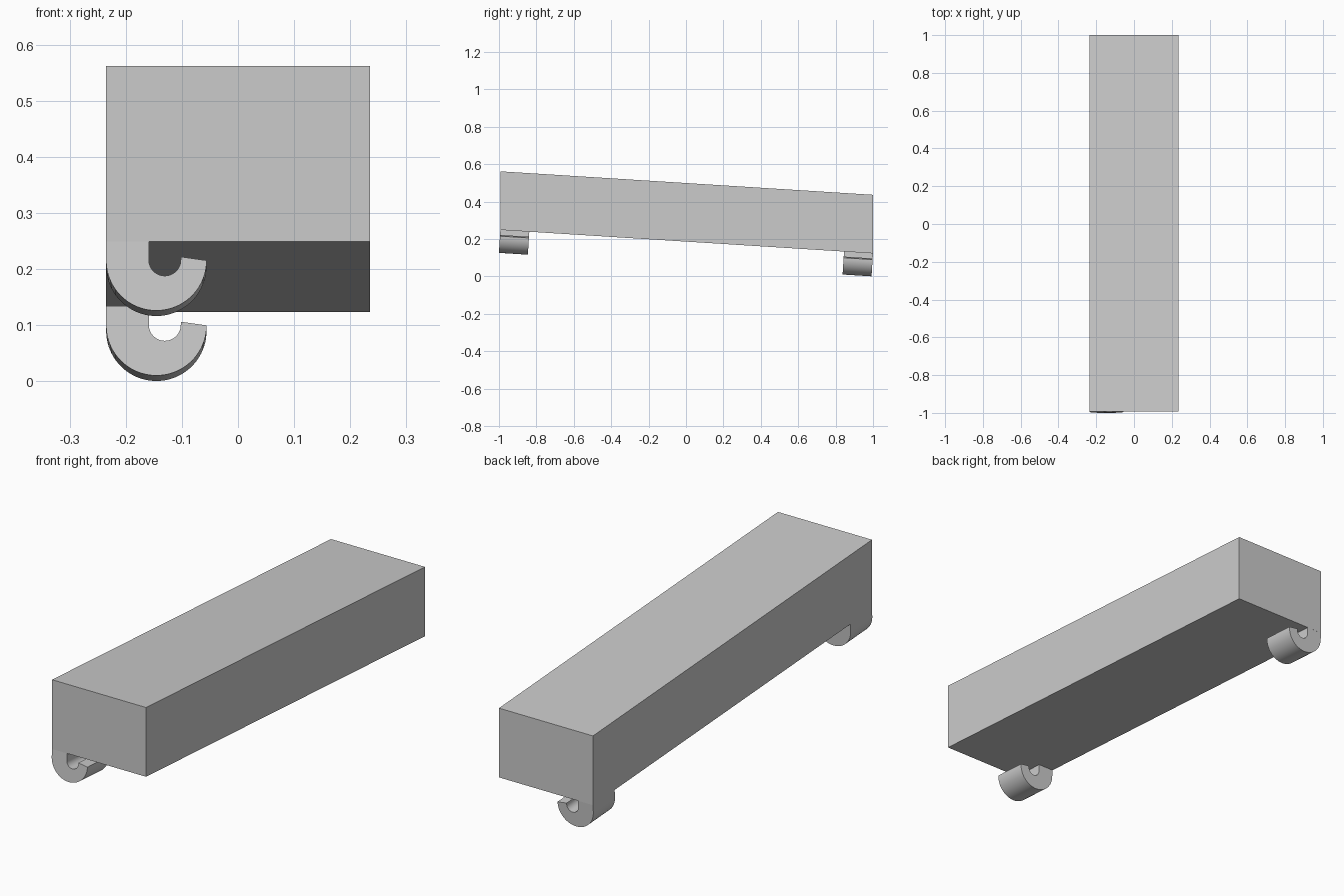
import bpy
import bmesh
from math import atan, cos, sin, pi, radians
from mathutils import Matrix, Vector

cube = bpy.data.objects.get("Cube")
if cube:
    bpy.data.objects.remove(cube)

HALF_W = 0.235
FRONT, BACK = -0.9925, 1.0
BOTTOM, HEIGHT = 0.249, 0.313      # height of the underside at the front, body thickness
SLOPE = 0.063                      # drop per unit towards the back
HOOK_LEN = 0.155

grey = bpy.data.materials.new("light grey")
grey.use_nodes = True
colour = (0.6, 0.6, 0.6, 1)
grey.diffuse_color = colour
grey.node_tree.nodes["Principled BSDF"].inputs["Base Color"].default_value = colour


def underside(y):
    return BOTTOM - SLOPE * (y - FRONT)


def prism(name, outline, sweep):
    """Sweep a closed outline along a vector into a solid."""
    bm = bmesh.new()
    face = bm.faces.new([bm.verts.new(p) for p in outline])
    new = bmesh.ops.extrude_face_region(bm, geom=[face], use_keep_orig=True)["geom"]
    moved = [v for v in new if isinstance(v, bmesh.types.BMVert)]
    bmesh.ops.translate(bm, vec=sweep, verts=moved)
    bmesh.ops.recalc_face_normals(bm, faces=bm.faces)
    mesh = bpy.data.meshes.new(name)
    bm.to_mesh(mesh)
    bm.free()
    mesh.materials.append(grey)
    obj = bpy.data.objects.new(name, mesh)
    bpy.context.collection.objects.link(obj)
    return obj


def arc(cx, cz, r, start, end, steps):
    angles = [radians(start + (end - start) * i / steps) for i in range(steps + 1)]
    return [Vector((cx + r * cos(a), 0, cz + r * sin(a))) for a in angles]


# Sloping bar with upright ends
side = [(-HALF_W, y, underside(y) + h)
        for y, h in ((FRONT, 0), (BACK, 0), (BACK, HEIGHT), (FRONT, HEIGHT))]
prism("sloping_bar", side, Vector((2 * HALF_W, 0, 0)))

# Hook outline: stem, outer curve, slanted tip, inner slot
hook = [Vector((-HALF_W, 0, 0))]
hook += arc(-0.1455, -0.0335, 0.0895, 180, 360, 40)
hook += arc(-0.1305, -0.0325, 0.0285, 0, -180, 24)
hook.insert(42, Vector((-0.102, 0, -0.027)))
hook.append(Vector((-0.159, 0, 0)))

# Hooks hang square to the sloping underside at each end
tilt = Matrix.Rotation(-atan(SLOPE), 4, "X")
for name, y in (("front_hook", FRONT), ("back_hook", BACK - HOOK_LEN)):
    obj = prism(name, hook, Vector((0, HOOK_LEN, 0)))
    obj.data.transform(Matrix.Translation((0, y, underside(y))) @ tilt)
    bpy.ops.object.select_all(action="DESELECT")
    obj.select_set(True)
    bpy.context.view_layer.objects.active = obj
    bpy.ops.object.shade_smooth_by_angle(angle=radians(20))
